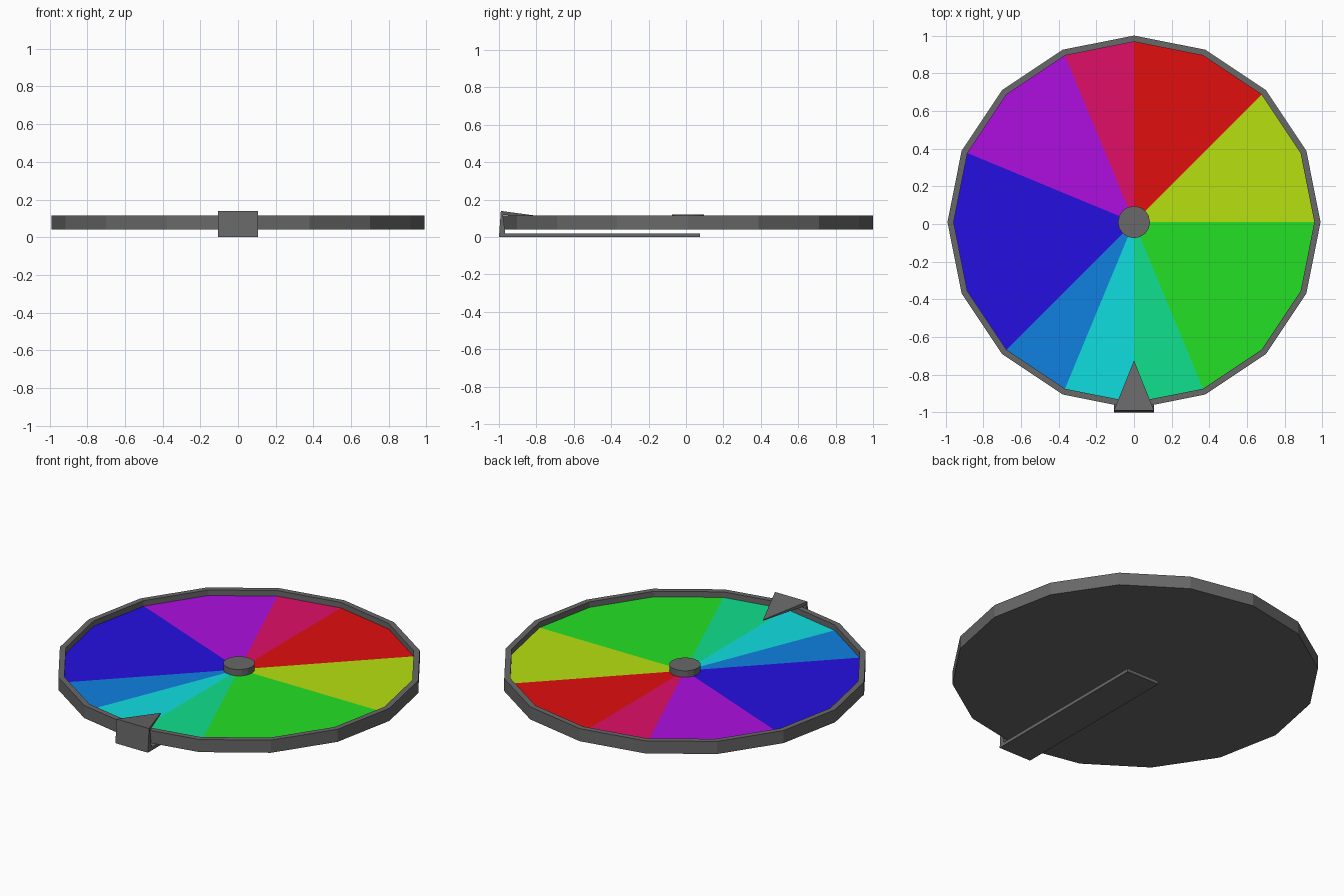
import bpy, bmesh, math

if "Cube" in bpy.data.objects:
    bpy.data.objects.remove(bpy.data.objects["Cube"])

CY = 0.01      # wheel centre in y
SIDES = 16


def material(name, rgb255):
    # display colour -> linear
    m = bpy.data.materials.new(name)
    lin = [((c / 255 + 0.055) / 1.055) ** 2.4 if c > 10 else c / 255 / 12.92 for c in rgb255]
    m.diffuse_color = (*lin, 1)
    m.use_nodes = True
    m.node_tree.nodes["Principled BSDF"].inputs["Base Color"].default_value = m.diffuse_color
    return m


grey = material("grey", (104, 104, 104))
# wedge colours clockwise from the back, with how many of the 16 slices each covers
wedges = [
    ("red", (224, 15, 15), 2), ("yellow_green", (182, 224, 16), 2),
    ("green", (37, 224, 37), 3), ("teal", (16, 224, 140), 1),
    ("cyan", (16, 222, 224), 1), ("sky_blue", (16, 128, 224), 1),
    ("blue", (37, 15, 224), 3), ("purple", (174, 15, 224), 2),
    ("crimson", (224, 15, 103), 1),
]


def finish(name, bm, mats):
    bmesh.ops.recalc_face_normals(bm, faces=bm.faces)
    me = bpy.data.meshes.new(name)
    bm.to_mesh(me)
    bm.free()
    ob = bpy.data.objects.new(name, me)
    for m in mats:
        me.materials.append(m)
    bpy.context.collection.objects.link(ob)
    return ob


def lathe(name, profile, mats, floor_slots=None):
    """Turn an (r, z) profile, running bottom centre to top centre, into a solid."""
    bm = bmesh.new()
    bottom = bm.verts.new((0, CY, profile[0][1]))
    top = bm.verts.new((0, CY, profile[-1][1]))
    rings = []
    for r, z in profile[1:-1]:
        angles = [math.pi / 2 - math.tau * i / SIDES for i in range(SIDES)]
        rings.append([bm.verts.new((r * math.cos(a), CY + r * math.sin(a), z)) for a in angles])
    for i in range(SIDES):
        j = (i + 1) % SIDES
        bm.faces.new((bottom, rings[0][i], rings[0][j]))
        for a, b in zip(rings, rings[1:]):
            bm.faces.new((a[i], a[j], b[j], b[i]))
        f = bm.faces.new((top, rings[-1][j], rings[-1][i]))
        if floor_slots:
            f.material_index = floor_slots[i]
    return finish(name, bm, mats)


def extrude_x(name, profile, half):
    """Solid from a (y, z) profile, mirrored across x."""
    bm = bmesh.new()
    l = [bm.verts.new((-half, y, z)) for y, z in profile]
    r = [bm.verts.new((half, y, z)) for y, z in profile]
    bm.faces.new(l)
    bm.faces.new(r)
    n = len(profile)
    for i in range(n):
        j = (i + 1) % n
        bm.faces.new((l[i], l[j], r[j], r[i]))
    return finish(name, bm, [grey])


# wheel: raised rim around a recessed coloured floor
slots = [k + 1 for k, w in enumerate(wedges) for _ in range(w[2])]
lathe("wheel",
      [(0, 0.04), (0.99, 0.04), (0.99, 0.115), (0.957, 0.115), (0.957, 0.082), (0, 0.082)],
      [grey] + [material(n, c) for n, c, _ in wedges], slots)

# centre hub
lathe("hub", [(0, 0.075), (0.085, 0.075), (0.085, 0.12), (0, 0.12)], [grey])

# bracket: arm under the wheel and leaning front plate
extrude_x("bracket", [(-1, 0), (0.075, 0), (0.075, 0.02), (-0.967, 0.02),
                      (-0.98, 0.125), (-0.99, 0.14)], 0.107)

# pointer: thin triangle sloping in over the rim
bm = bmesh.new()
layers = []
for drop in (0.0, 1.0):
    layers.append([bm.verts.new(p) for p in (
        (-0.107, -0.99, 0.14 - 0.02 * drop), (0.107, -0.99, 0.14 - 0.02 * drop),
        (0, -0.725, 0.104 - 0.006 * drop))])
up, low = layers
bm.faces.new(up)
bm.faces.new(low)
for i in range(3):
    j = (i + 1) % 3
    bm.faces.new((up[i], up[j], low[j], low[i]))
finish("pointer", bm, [grey])
